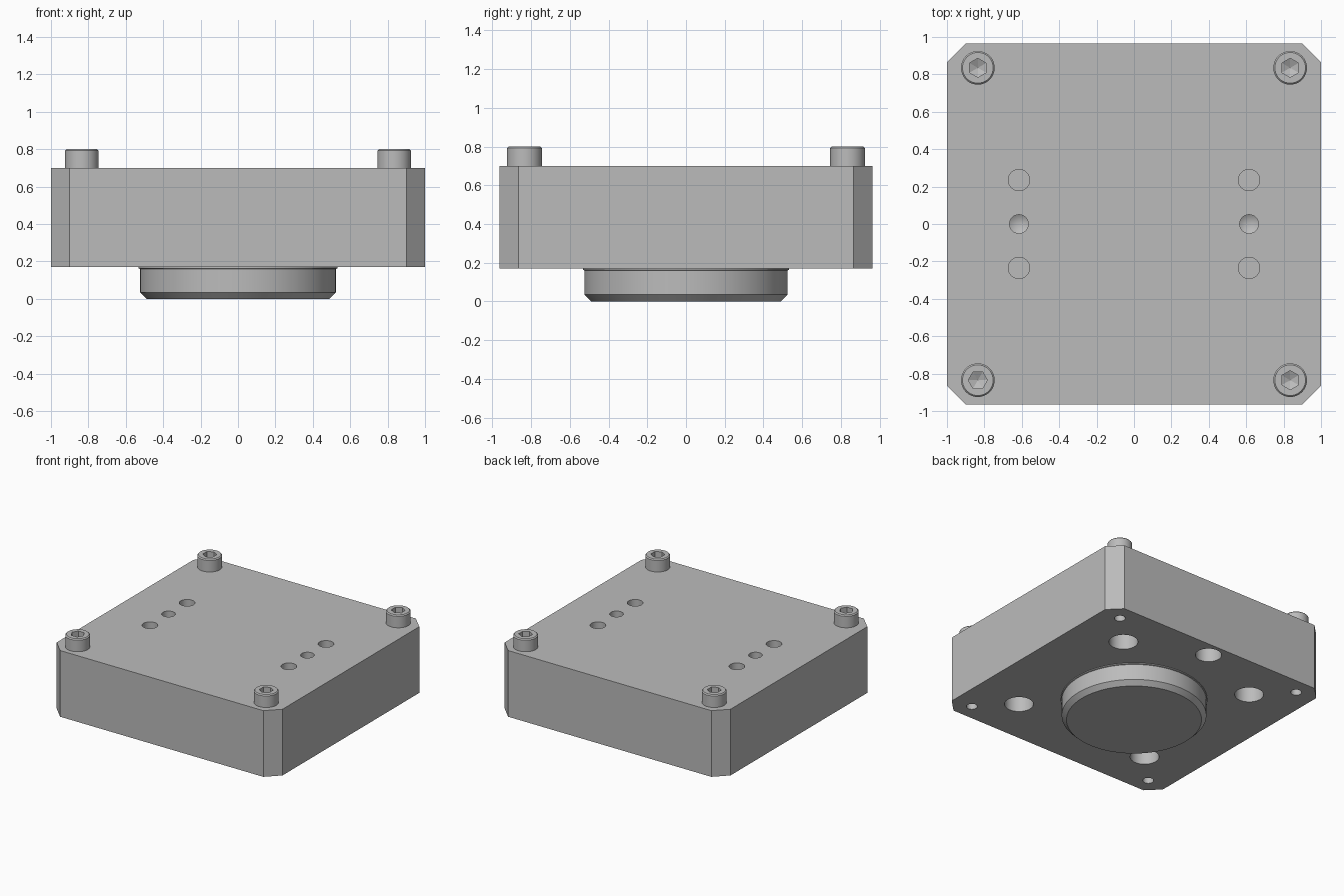
import bpy
import bmesh
from math import cos, sin, pi, radians

if "Cube" in bpy.data.objects:
    bpy.data.objects.remove(bpy.data.objects["Cube"], do_unlink=True)

steel = bpy.data.materials.new("brushed grey metal")
steel.use_nodes = True
GREY = (0.5, 0.5, 0.5, 1)
steel.diffuse_color = GREY
steel.node_tree.nodes["Principled BSDF"].inputs["Base Color"].default_value = GREY


def lathe(bm, profile, centre=(0, 0), sides=48, turn=0.0):
    """Revolve (radius, z) points into a closed solid around a vertical axis."""
    cx, cy = centre
    rings = []
    for r, z in profile:
        count = sides if r > 0 else 1
        rings.append([bm.verts.new((cx + r * cos(turn + 2 * pi * i / sides),
                                    cy + r * sin(turn + 2 * pi * i / sides), z))
                      for i in range(count)])
    faces = []
    for a, b in zip(rings, rings[1:]):
        for i in range(sides):
            j = (i + 1) % sides
            quad = [a[i % len(a)], a[j % len(a)], b[j % len(b)], b[i % len(b)]]
            faces.append(bm.faces.new(list(dict.fromkeys(quad))))
    for ring in (rings[0], rings[-1]):
        if len(ring) > 1:
            faces.append(bm.faces.new(ring))
    bmesh.ops.recalc_face_normals(bm, faces=faces)


def finish(bm, name):
    mesh = bpy.data.meshes.new(name)
    bm.to_mesh(mesh)
    bm.free()
    mesh.materials.append(steel)
    obj = bpy.data.objects.new(name, mesh)
    bpy.context.collection.objects.link(obj)
    return obj


def activate(obj):
    bpy.ops.object.select_all(action="DESELECT")
    obj.select_set(True)
    bpy.context.view_layer.objects.active = obj


def smooth(obj):
    activate(obj)
    bpy.ops.object.shade_smooth_by_angle(angle=radians(25))


def cut(obj, cutter):
    """Subtract the cutter from the object, then discard the cutter."""
    cutter.hide_render = True
    activate(obj)
    mod = obj.modifiers.new("holes", "BOOLEAN")
    mod.operation = "DIFFERENCE"
    mod.solver = "EXACT"
    mod.object = cutter
    bpy.ops.object.modifier_apply(modifier=mod.name)
    bpy.data.objects.remove(cutter, do_unlink=True)
    smooth(obj)


BOTTOM, TOP = 0.17, 0.70
HALF_X, HALF_Y, CORNER = 1.0, 0.965, 0.1
SCREW = 0.835
SIGNS = [(sx, sy) for sx in (-1, 1) for sy in (-1, 1)]

# Main block with chamfered vertical corners
bm = bmesh.new()
outline = []
for sx, sy in [(1, 1), (-1, 1), (-1, -1), (1, -1)]:
    pair = [(sx * HALF_X, sy * (HALF_Y - CORNER)), (sx * (HALF_X - CORNER), sy * HALF_Y)]
    outline += pair if sx * sy > 0 else pair[::-1]
base = bm.faces.new([bm.verts.new((x, y, BOTTOM)) for x, y in outline])
grown = bmesh.ops.extrude_face_region(bm, geom=[base])["geom"]
bmesh.ops.translate(bm, vec=(0, 0, TOP - BOTTOM),
                    verts=[v for v in grown if isinstance(v, bmesh.types.BMVert)])
bmesh.ops.recalc_face_normals(bm, faces=bm.faces)
block = finish(bm, "main_block")

# Holes in the block, all blind
bm = bmesh.new()
below, above = BOTTOM - 0.05, TOP + 0.05
for sx, sy in SIGNS:
    lathe(bm, [(0.04, below), (0.04, 0.36)], (sx * SCREW, sy * SCREW), 24)
    lathe(bm, [(0.105, below), (0.105, 0.45)], (sx * 0.595, sy * 0.59))
    lathe(bm, [(0.057, above), (0.057, 0.48)], (sx * 0.615, sy * 0.235), 32)
for sx in (-1, 1):
    lathe(bm, [(0.05, above), (0.05, 0.51), (0, 0.48)], (sx * 0.615, 0), 32)
lathe(bm, [(0.095, below), (0.095, 0.45)], (0, 0.84))
cut(block, finish(bm, "block_hole_cutter"))

# Round boss underneath, with a thin shoulder and chamfered rim
bm = bmesh.new()
lathe(bm, [(0.49, 0), (0.525, 0.035), (0.525, 0.16), (0.532, 0.163), (0.532, BOTTOM)],
      sides=96)
smooth(finish(bm, "bottom_boss"))

# Cap screws with hexagonal sockets
for sx, sy in SIGNS:
    side = ("left" if sx > 0 else "right") + ("_back" if sy > 0 else "_front")
    spot = (sx * SCREW, sy * SCREW)
    bm = bmesh.new()
    lathe(bm, [(0.09, TOP), (0.09, 0.792), (0.082, 0.80)], spot)
    screw = finish(bm, "cap_screw_" + side)
    bm = bmesh.new()
    turn = 0 if side == "right_front" else pi / 6
    lathe(bm, [(0.051, 0.85), (0.051, 0.748), (0, 0.725)], spot, 6, turn)
    cut(screw, finish(bm, "socket_cutter"))
